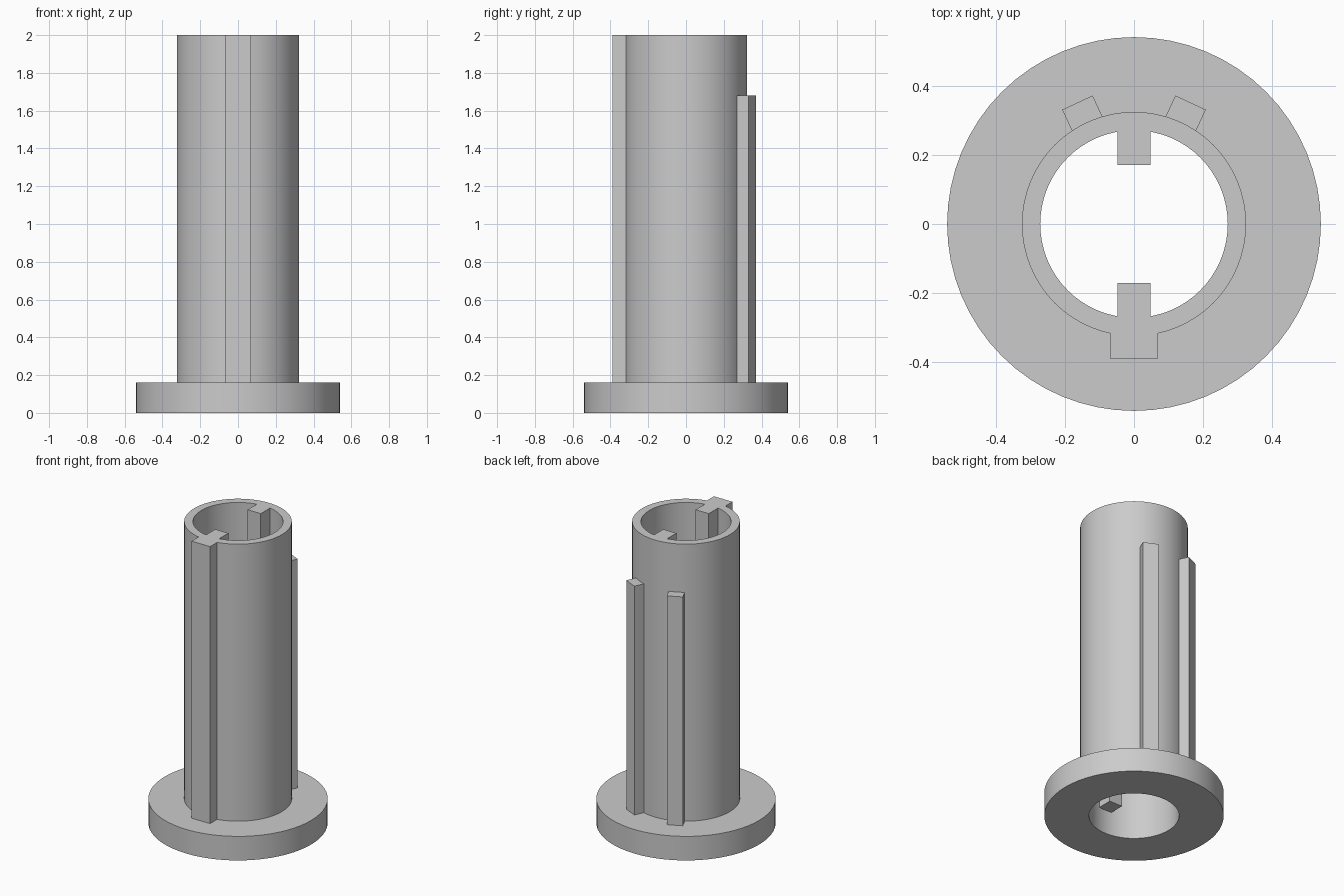
import bpy, bmesh
from math import radians, pi, sin, cos
from mathutils import Matrix

cube = bpy.data.objects.get("Cube")
if cube:
    bpy.data.objects.remove(cube, do_unlink=True)

grey = bpy.data.materials.new("plain grey")
grey.use_nodes = True
grey.diffuse_color = (0.6, 0.6, 0.6, 1)
grey.node_tree.nodes["Principled BSDF"].inputs["Base Color"].default_value = grey.diffuse_color

SEGMENTS = 64
BORE, WALL, FLANGE = 0.271, 0.324, 0.54
BASE_TOP, TOP, RIB_TOP = 0.16, 2.0, 1.68


def add_object(name, bm):
    bmesh.ops.recalc_face_normals(bm, faces=bm.faces)
    mesh = bpy.data.meshes.new(name)
    bm.to_mesh(mesh)
    bm.free()
    mesh.materials.append(grey)
    obj = bpy.data.objects.new(name, mesh)
    bpy.context.collection.objects.link(obj)
    return obj


def select_only(obj):
    bpy.ops.object.select_all(action='DESELECT')
    obj.select_set(True)
    bpy.context.view_layer.objects.active = obj


def ring(name, inner, outer, z0, z1):
    """Hollow cylinder made by sweeping a rectangular section round z."""
    bm = bmesh.new()
    section = [(inner, z0), (outer, z0), (outer, z1), (inner, z1)]
    loops = []
    for i in range(SEGMENTS):
        a = 2 * pi * i / SEGMENTS
        loops.append([bm.verts.new((r * cos(a), r * sin(a), z)) for r, z in section])
    for i, here in enumerate(loops):
        there = loops[(i + 1) % SEGMENTS]
        for j in range(4):
            k = (j + 1) % 4
            bm.faces.new((here[j], there[j], there[k], here[k]))
    return add_object(name, bm)


def bar(name, width, r0, r1, z1, angle=0):
    """Upright bar from radius r0 to r1, turned from +y about z."""
    bm = bmesh.new()
    bmesh.ops.create_cube(bm, size=1)
    bmesh.ops.scale(bm, vec=(width, r1 - r0, z1 - BASE_TOP), verts=bm.verts)
    bmesh.ops.translate(bm, vec=(0, (r0 + r1) / 2, (z1 + BASE_TOP) / 2), verts=bm.verts)
    bmesh.ops.rotate(bm, matrix=Matrix.Rotation(radians(angle), 3, 'Z'), verts=bm.verts)
    return add_object(name, bm)


# Base flange and the tube standing on it
flange = ring("base_flange", BORE, FLANGE, 0, BASE_TOP)
tube = ring("tube", BORE, WALL, BASE_TOP, TOP)

# Full-height keys, merged flush into the tube
keys = [
    bar("back_inner_key", 0.096, 0.17, 0.30, TOP),
    bar("front_inner_key", 0.096, 0.17, 0.30, TOP, 180),
    bar("front_outer_key", 0.136, 0.29, 0.39, TOP, 180),
]
for key in keys:
    select_only(tube)
    union = tube.modifiers.new("merge_key", 'BOOLEAN')
    union.operation = 'UNION'
    union.solver = 'EXACT'
    union.object = key
    bpy.ops.object.modifier_apply(modifier=union.name)
    bpy.data.objects.remove(key, do_unlink=True)

# Two shorter ribs on the back
for side, angle in (("left", -25), ("right", 25)):
    bar(side + "_back_rib", 0.097, 0.30, 0.387, RIB_TOP, angle)

# Smooth round walls with crisp edges
for obj in (flange, tube):
    select_only(obj)
    bpy.ops.object.shade_smooth_by_angle(angle=radians(30))
